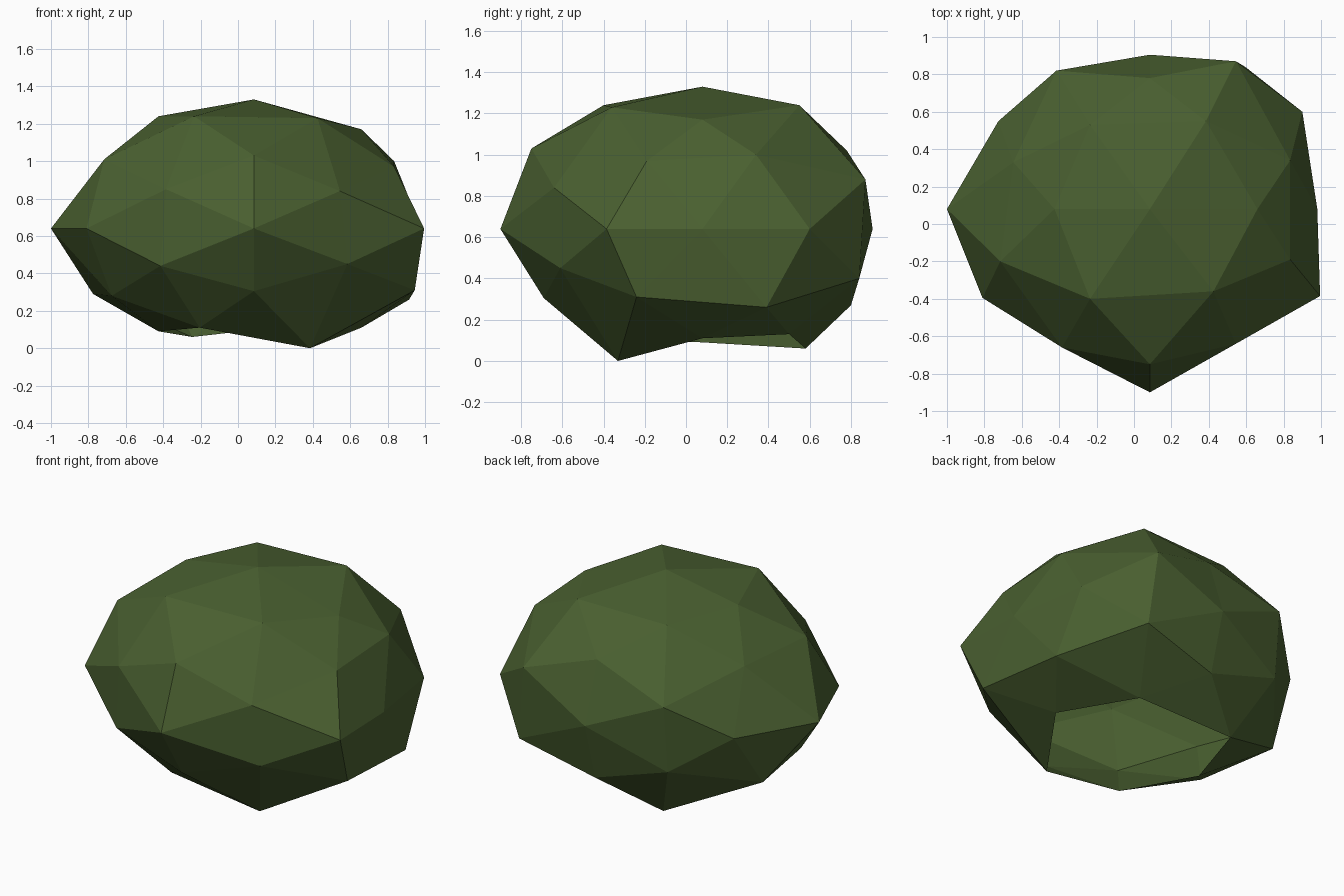
import bpy
import bmesh
from mathutils import Vector

cube = bpy.data.objects.get("Cube")
if cube:
    bpy.data.objects.remove(cube, do_unlink=True)

CENTRE = Vector((.085, .08, .64))
BOTTOM = Vector((0, 0, -1))


def signed_directions(pattern):
    """All sign combinations of a direction, leaving its zero axes alone."""
    choices = [(-c, c) if c else (0,) for c in pattern]
    return [Vector((x, y, z)).normalized()
            for x in choices[0] for y in choices[1] for z in choices[2]]


# Each family of icosphere corners: ideal direction, then the reach along its
# non-zero axes for every sign combination, negative side first
FAMILIES = [
    # tips on the main axes
    ((1, 0, 0), [(1.085,), (.895,)]),
    ((0, 1, 0), [(.98,), (.825,)]),
    ((0, 0, 1), [(.64,), (.69,)]),
    # the twelve icosahedron corners
    ((.526, 0, .851), [(.51, .55), (.51, .6), (.575, .53), (.575, .53)]),
    ((0, .851, .526), [(.77, .335), (.83, .39), (.72, .37), (.7, .38)]),
    ((.851, .526, 0), [(.895, .475), (.81, .47), (.91, .465), (.815, .52)]),
    # the corners halfway between them
    ((.309, .5, .809), [
        (.29, .46, .53), (.32, .48, .6), (.33, .5, .58), (.32, .45, .59),
        (.3, .41, .64), (.34, .44, .59), (.29, .42, .51), (.3, .47, .6)]),
    ((.809, .309, .5), [
        (.76, .28, .36), (.8, .28, .37), (.86, .25, .35), (.73, .25, .36),
        (.86, .32, .33), (.75, .27, .33), (.83, .31, .38), (.75, .26, .36)]),
    ((.5, .809, .309), [
        (.5, .72, .2), (.47, .74, .21), (.5, .7, .21), (.5, .74, .22),
        (.5, .69, .19), (.46, .72, .2), (.51, .76, .24), (.46, .79, .24)]),
]


def displaced(direction, reach):
    """Corner position: keep the signs of the direction, use the given reach."""
    sizes = iter(reach)
    offset = [0 if abs(c) < .01 else next(sizes) * (1 if c > 0 else -1)
              for c in direction]
    return CENTRE + Vector(offset)


# Faceted ball: a regular shell gives the faces
bm = bmesh.new()
targets = {}
for pattern, reaches in FAMILIES:
    for direction, reach in zip(signed_directions(pattern), reaches):
        targets[bm.verts.new(direction)] = displaced(direction, reach)
bmesh.ops.convex_hull(bm, input=list(bm.verts))
bmesh.ops.recalc_face_normals(bm, faces=list(bm.faces))

# Open underside: drop the bottom tip, then push the corners into place
base = next(v for v in bm.verts if (v.co - BOTTOM).length < .01)
del targets[base]
bmesh.ops.delete(bm, geom=[base], context='VERTS')
for vert, position in targets.items():
    vert.co = position

mesh = bpy.data.meshes.new("bush")
bm.to_mesh(mesh)
bm.free()

# Leaf colour
leaf = bpy.data.materials.new("leaf_green")
leaf.use_nodes = True
leaf.diffuse_color = (.068, .117, .03, 1)
shader = next(n for n in leaf.node_tree.nodes if n.type == 'BSDF_PRINCIPLED')
shader.inputs["Base Color"].default_value = leaf.diffuse_color
mesh.materials.append(leaf)

bush = bpy.data.objects.new("bush", mesh)
bpy.context.scene.collection.objects.link(bush)
